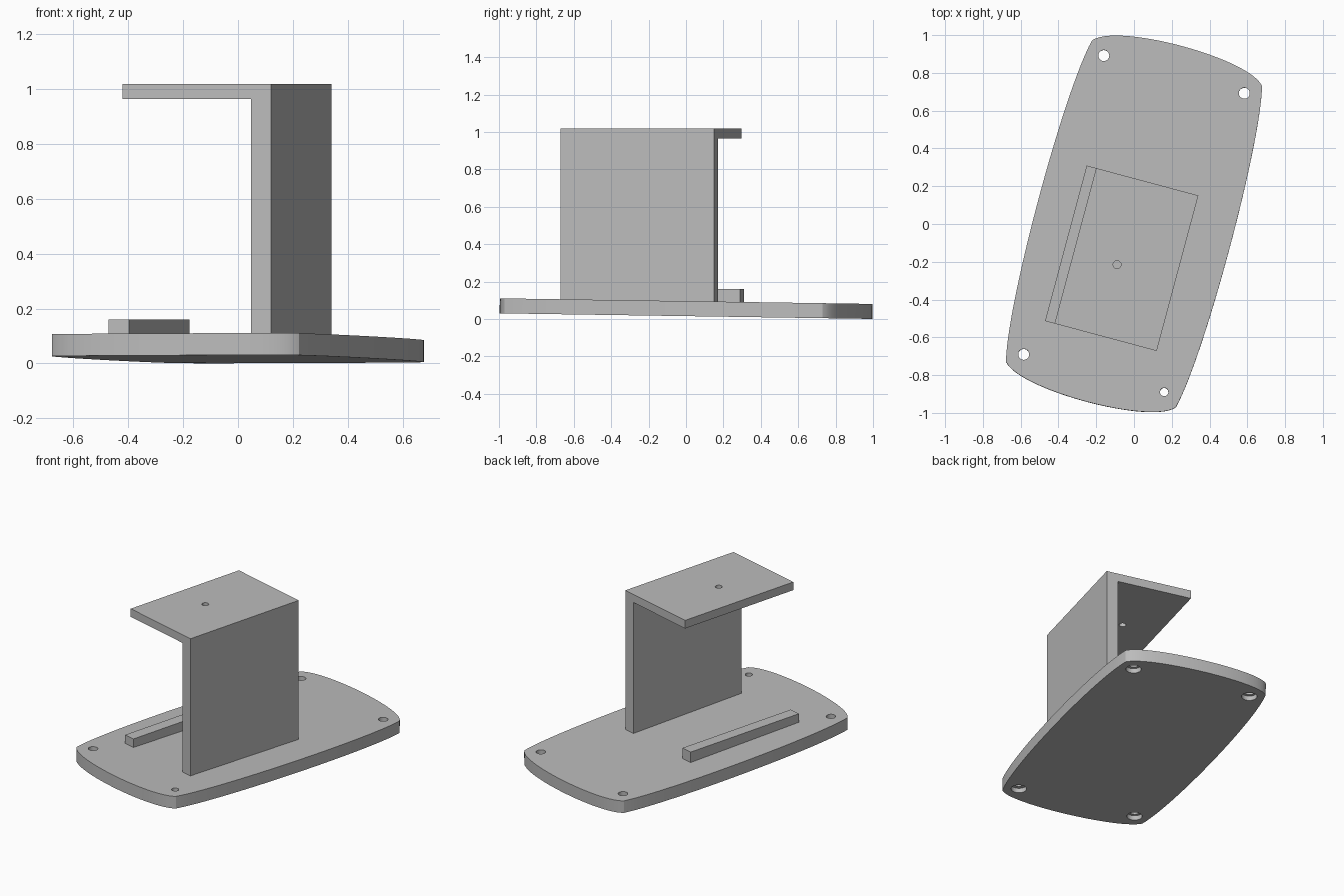
import bpy, bmesh, math
from mathutils import Matrix, Vector
from mathutils.geometry import interpolate_bezier

cube = bpy.data.objects.get("Cube")
if cube:
    bpy.data.objects.remove(cube, do_unlink=True)

# Single grey material
grey = bpy.data.materials.new("plain_grey")
grey.use_nodes = True
grey.diffuse_color = (0.5, 0.5, 0.5, 1)
grey.node_tree.nodes["Principled BSDF"].inputs["Base Color"].default_value = (0.5, 0.5, 0.5, 1)

TURN = Matrix.Rotation(math.radians(-15), 4, "Z")
TILT = Matrix.Translation((0, 0, 0.0155)) @ Matrix.Rotation(-0.015, 4, "X") @ TURN


def extrude(name, points, offset, matrix):
    """Solid made by extruding a closed outline."""
    bm = bmesh.new()
    face = bm.faces.new([bm.verts.new(p) for p in points])
    grown = bmesh.ops.extrude_face_region(bm, geom=[face])
    top = [g for g in grown["geom"] if isinstance(g, bmesh.types.BMVert)]
    bmesh.ops.translate(bm, verts=top, vec=offset)
    bmesh.ops.recalc_face_normals(bm, faces=bm.faces)
    mesh = bpy.data.meshes.new(name)
    bm.to_mesh(mesh)
    bm.free()
    mesh.materials.append(grey)
    obj = bpy.data.objects.new(name, mesh)
    bpy.context.collection.objects.link(obj)
    obj.matrix_world = matrix
    return obj


def drill(obj, x, y, radius, low, high):
    """Cut a round hole between two local heights."""
    ring = [(x + radius * math.cos(a), y + radius * math.sin(a), low)
            for a in (math.tau * i / 32 for i in range(32))]
    cutter = extrude("hole_cutter", ring, (0, 0, high - low), obj.matrix_world.copy())
    cutter.hide_render = True
    mod = obj.modifiers.new("hole", "BOOLEAN")
    mod.operation = "DIFFERENCE"
    mod.solver = "EXACT"
    mod.object = cutter
    bpy.context.view_layer.update()
    bpy.context.view_layer.objects.active = obj
    bpy.ops.object.modifier_apply(modifier=mod.name)
    bpy.data.objects.remove(cutter, do_unlink=True)


def smooth(obj):
    bpy.ops.object.select_all(action="DESELECT")
    obj.select_set(True)
    bpy.context.view_layer.objects.active = obj
    bpy.ops.object.shade_smooth_by_angle(angle=math.radians(30))


# Base plate: two bowed sides and two bowed ends meeting at sharp corners
W, L, THICK = 0.466, 0.88, 0.08
end = interpolate_bezier(Vector((W, L, 0)), Vector((W - 0.1, L + 0.126, 0)),
                         Vector((-W + 0.1, L + 0.126, 0)), Vector((-W, L, 0)), 28)
side = interpolate_bezier(Vector((W, -L, 0)), Vector((W + 0.075, -L + 0.3, 0)),
                          Vector((W + 0.075, L - 0.3, 0)), Vector((W, L, 0)), 28)
half = side[:-1] + end[:-1]
outline = half + [Vector((-p.x, -p.y, 0)) for p in half]
base = extrude("base_plate", outline, (0, 0, THICK), TILT)

# Counterbored mounting holes, one of them narrower
for sx in (-1, 1):
    for sy in (-1, 1):
        radius = 0.022 if (sx, sy) == (1, -1) else 0.029
        x, y = sx * 0.385, sy * 0.819
        drill(base, x, y, 0.047, -0.05, 0.03)
        drill(base, x, y, radius, -0.05, 0.15)
smooth(base)

# Upright and top shelf as one bent bracket
FRONT, DEPTH = -0.618, 0.852
profile = [(0.29, 0.06), (0.29, 1.018), (-0.27, 1.018),
           (-0.27, 0.964), (0.214, 0.964), (0.214, 0.06)]
bracket = extrude("bracket", [(x, FRONT, z) for x, z in profile], (0, DEPTH, 0), TURN)
drill(bracket, -0.031, -0.231, 0.021, 0.9, 1.1)
smooth(bracket)

# Low stop bar lying on the base
bar = [(-0.322, 0.06), (-0.245, 0.06), (-0.245, 0.16), (-0.322, 0.16)]
extrude("stop_bar", [(x, FRONT, z) for x, z in bar], (0, DEPTH, 0), TURN)
